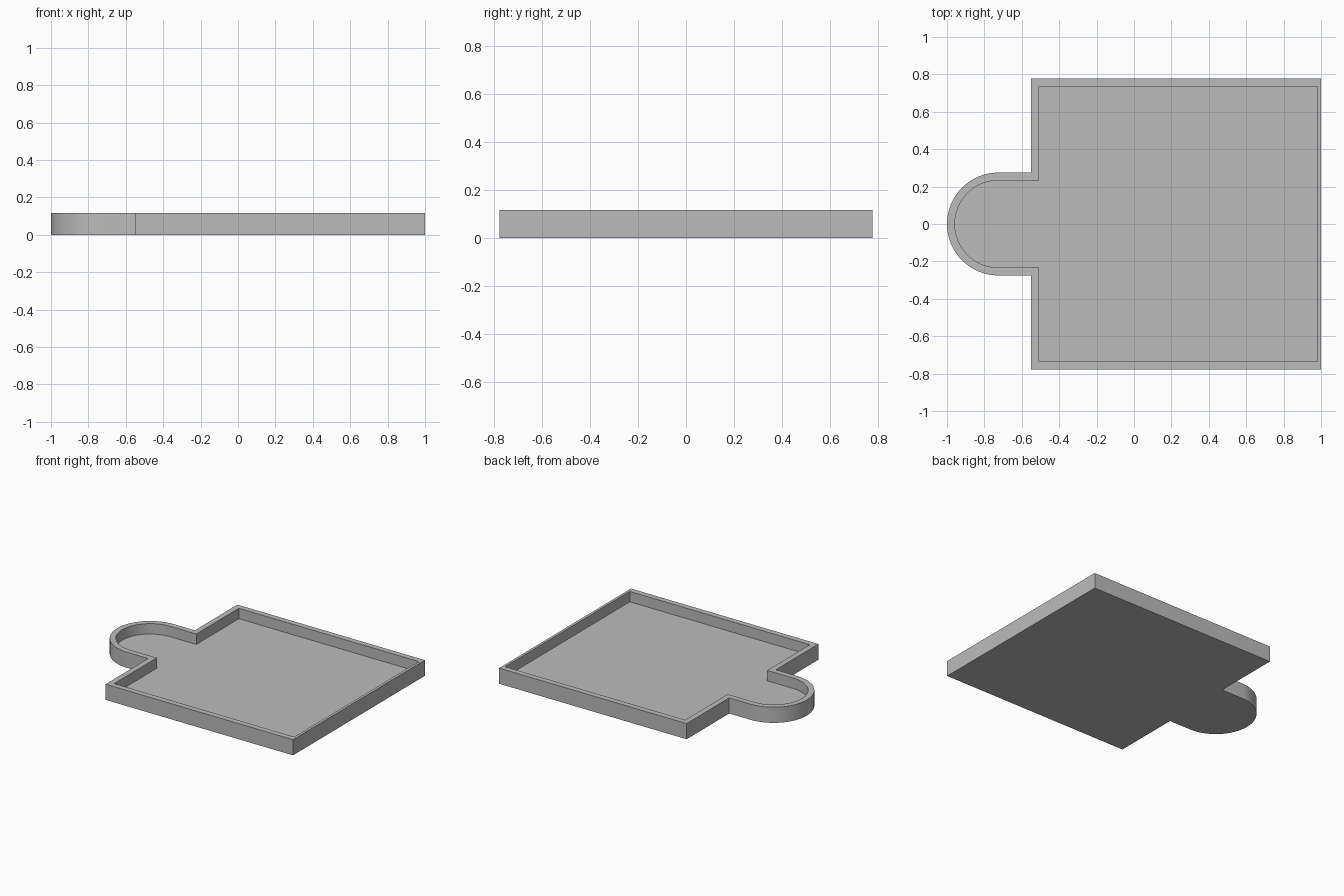
import bpy, bmesh, math

cube = bpy.data.objects.get("Cube")
if cube:
    bpy.data.objects.remove(cube, do_unlink=True)

HEIGHT, FLOOR, WALL, END_WALL = 0.117, 0.039, 0.042, 0.02
ARC_X, ARC_R, ARC_STEPS = -0.725, 0.275, 32

grey = bpy.data.materials.new("light grey")
grey.use_nodes = True
colour = (0.5, 0.5, 0.5, 1)
grey.diffuse_color = colour
grey.node_tree.nodes["Principled BSDF"].inputs["Base Color"].default_value = colour


def outline(inset, end_inset):
    """Square plate with a round-ended tab, counter-clockwise from above."""
    left, right, side, r = -0.55 + inset, 1 - end_inset, 0.778 - inset, ARC_R - inset
    arc = [(ARC_X + r * math.cos(a), r * math.sin(a))
           for a in (math.pi * (0.5 + i / ARC_STEPS) for i in range(ARC_STEPS + 1))]
    return ([(right, -side), (right, side), (left, side), (left, r)] + arc
            + [(left, -r), (left, -side)])


# Tray: floor, outer wall, rim and inner wall as one closed shell
bm = bmesh.new()
outer, inner = outline(0, 0), outline(WALL, END_WALL)
rings = [[bm.verts.new((x, y, z)) for x, y in pts]
         for pts, z in ((outer, 0), (outer, HEIGHT), (inner, HEIGHT), (inner, FLOOR))]
for low, high in zip(rings, rings[1:]):
    for i in range(len(low)):
        j = (i + 1) % len(low)
        bm.faces.new((low[i], low[j], high[j], high[i]))
bm.faces.new(list(reversed(rings[0])))
bm.faces.new(rings[-1])
bmesh.ops.recalc_face_normals(bm, faces=bm.faces[:])

mesh = bpy.data.meshes.new("tray")
bm.to_mesh(mesh)
bm.free()
mesh.materials.append(grey)
tray = bpy.data.objects.new("tray", mesh)
bpy.context.collection.objects.link(tray)

# Smooth the rounded tab, keep the corners sharp
bpy.ops.object.select_all(action="DESELECT")
tray.select_set(True)
bpy.context.view_layer.objects.active = tray
bpy.ops.object.shade_smooth_by_angle(angle=math.radians(30))
